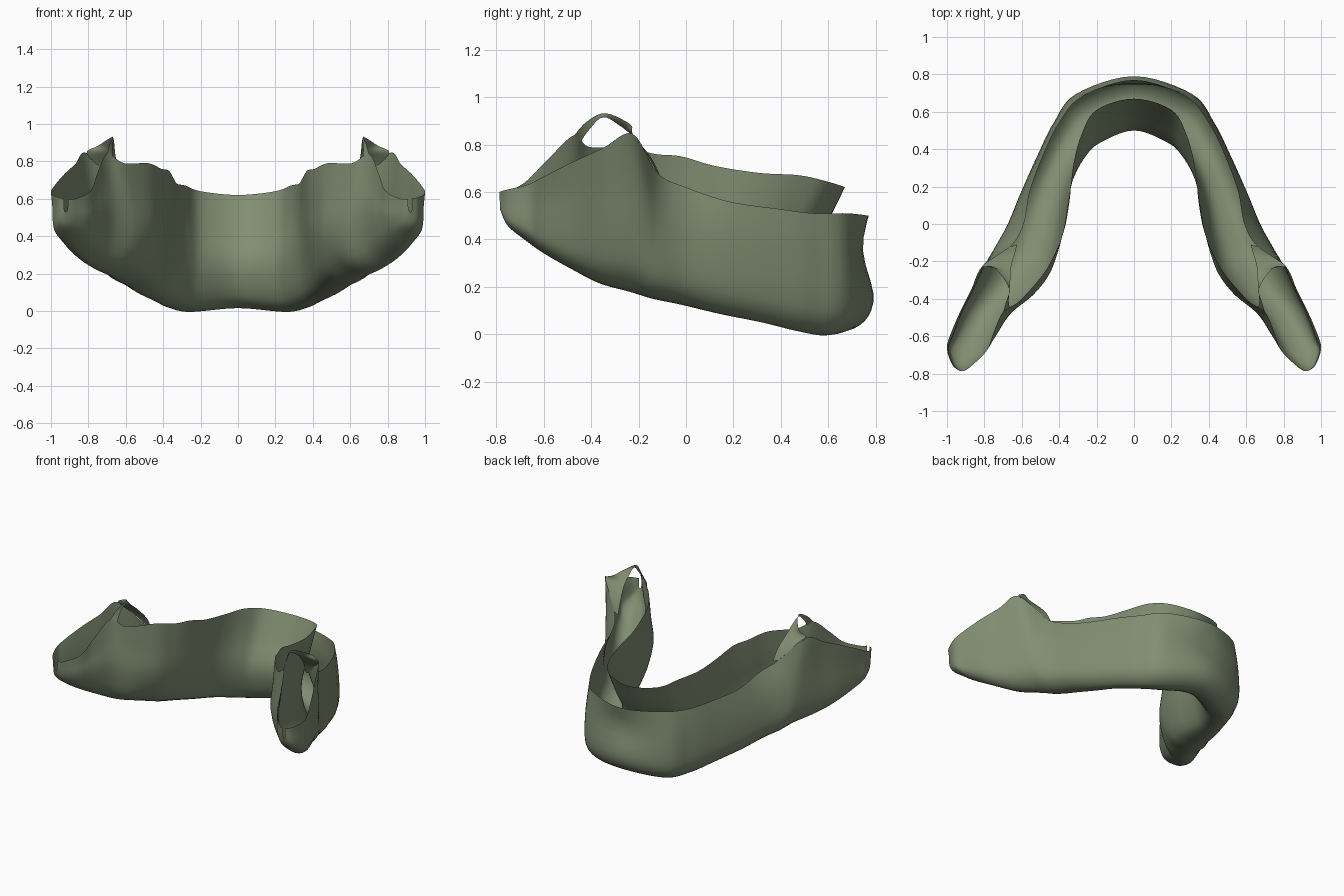
import bpy
from mathutils import Vector

if "Cube" in bpy.data.objects:
    bpy.data.objects.remove(bpy.data.objects["Cube"])

mat = bpy.data.materials.new("sage_green")
mat.diffuse_color = (0.22, 0.27, 0.17, 1)
mat.use_nodes = True
mat.node_tree.nodes["Principled BSDF"].inputs["Base Color"].default_value = mat.diffuse_color

# Stations along one half, chin to rear tip:
# outer rim xyz | outer wall xy | inner wall xy | inner rim xyz | bottom z
STATIONS = [
    (0, .77, .50, 0, .79, 0, .50, 0, .67, .62, .02),
    (.28, .68, .51, .31, .695, .18, .435, .20, .61, .64, .0),
    (.40, .54, .51, .43, .54, .26, .36, .28, .48, .67, .02),
    (.48, .38, .53, .51, .38, .325, .24, .325, .31, .68, .055),
    (.555, .18, .56, .60, .18, .36, .10, .345, .12, .71, .09),
    (.59, .0, .62, .675, .0, .385, -.05, .37, -.02, .75, .13),
    (.66, -.12, .68, .735, -.11, .42, -.18, .41, -.13, .76, .155),
    (.81, -.225, .845, .785, -.20, .46, -.28, .48, -.26, .79, .185),
    (.87, -.35, .785, .855, -.35, .54, -.38, .61, -.41, .79, .22),
    (.93, -.47, .73, .915, -.47, .66, -.48, .70, -.47, .84, .275),
    (.985, -.60, .665, .965, -.60, .74, -.60, .75, -.58, .74, .345),
    (1.0, -.67, .63, .99, -.67, .80, -.69, .79, -.68, .64, .40),
    (.97, -.755, .61, .965, -.75, .87, -.755, .87, -.76, .60, .46),
]


def spline(pts, n):
    """Catmull-Rom through points of any dimension, n steps per span."""
    out, last = [], len(pts) - 1
    for i in range(last):
        a, b = pts[max(i - 1, 0)], pts[i]
        c, d = pts[i + 1], pts[min(i + 2, last)]
        for k in range(n):
            t = k / n
            out.append(tuple(.5 * (2 * q + (r - p) * t + (2 * p - 5 * q + 4 * r - s) * t * t
                                   + (3 * q - p - 3 * r + s) * t ** 3)
                             for p, q, r, s in zip(a, b, c, d)))
    return out + [tuple(pts[-1])]


def section(s):
    """Open trough section: outer rim, round underside, inner rim."""
    orim, irim, zb = Vector(s[0:3]), Vector(s[7:10]), s[10]
    ow = Vector((s[3], s[4], zb + .32 * (orim.z - zb)))
    iw = Vector((s[5], s[6], zb + .42 * (irim.z - zb)))

    def under(f, h):
        p = ow.lerp(iw, f)
        p.z = zb + h * (orim.z - zb)
        return p
    # slight neck between rim and the widest part of the outer wall
    neck = orim.lerp(ow, .45)
    flat = ow.lerp(orim, .3)
    neck.x, neck.y = flat.x, flat.y
    neck.y -= .04 * max(0, 1 - abs(s[3]) / .35)
    return spline([orim, neck, ow, under(.07, .12), under(.28, .01), under(.52, .0),
                   under(.84, .12), iw, iw.lerp(irim, .5), irim], 3)


def loft(name, rows):
    w = len(rows[0])
    verts = [tuple(p) for r in rows for p in r]
    faces = [(i * w + j, i * w + j + 1, (i + 1) * w + j + 1, (i + 1) * w + j)
             for i in range(len(rows) - 1) for j in range(w - 1)]
    me = bpy.data.meshes.new(name)
    me.from_pydata(verts, [], faces)
    me.materials.append(mat)
    me.shade_smooth()
    ob = bpy.data.objects.new(name, me)
    bpy.context.collection.objects.link(ob)
    return ob


# Jaw shell: mirrored stations lofted in one sweep, closed at both tips
def mirrored(s):
    return tuple(-v if k in (0, 3, 5, 7) else v for k, v in enumerate(s))


tip = (.93, -.787, .60, .93, -.785, .91, -.785, .91, -.787, .60, .53)
half = STATIONS + [tip]
full = [mirrored(s) for s in half[:0:-1]] + half
loft("jaw_shell", [section(s) for s in spline(full, 6)])

# Arched front strip of each raised rear branch, open below into the trough
lateral = [(.66, -.12, .68), (.735, -.17, .765), (.81, -.225, .845), (.745, -.235, .885),
           (.67, -.34, .932), (.685, -.42, .895), (.70, -.47, .84)]
medial = [(.625, -.11, .67), (.635, -.15, .75), (.655, -.22, .83), (.66, -.28, .88),
          (.665, -.35, .915), (.67, -.41, .86), (.665, -.445, .81)]
for side, name in ((1, "right_branch_arch"), (-1, "left_branch_arch")):
    rows = []
    for a, b in zip(spline(lateral, 5), spline(medial, 5)):
        a, b = Vector(a), Vector(b)
        rows.append([(side * p.x, p.y, p.z) for p in (a.lerp(b, k / 4) for k in range(5))])
    loft(name, rows)
